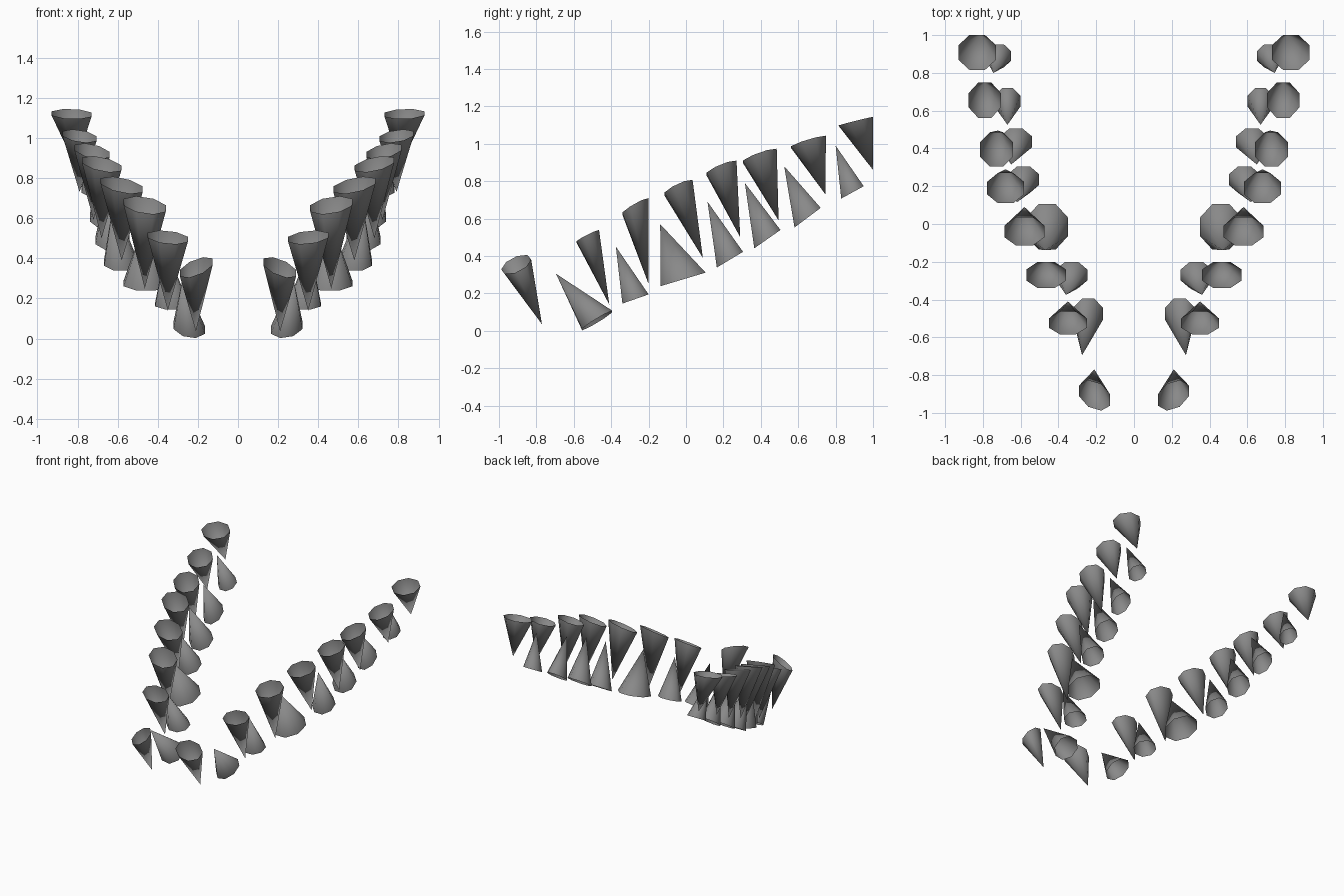
import bpy, bmesh, math

if "Cube" in bpy.data.objects:
    bpy.data.objects.remove(bpy.data.objects["Cube"])

SIDES = 8

dark = bpy.data.materials.new("dark_grey")
dark.diffuse_color = (.25, .25, .25, 1)
dark.use_nodes = True
dark.node_tree.nodes["Principled BSDF"].inputs["Base Color"].default_value = dark.diffuse_color


def tooth(name, centre, radii, slope, tip, skew=0):
    """Open cone: sloped elliptical rim plus a free tip, mirrored to both sides."""
    bm = bmesh.new()
    rim = []
    for i in range(SIDES):
        a = math.tau * (i + 0.5) / SIDES
        k = 1 / math.cos(math.pi / SIDES)
        dx, dy = radii[0] * k * math.cos(a), radii[1] * k * math.sin(a)
        rim.append(bm.verts.new((centre[0] + dx, centre[1] + dy + skew * dx,
                                 centre[2] + slope[0] * dx + slope[1] * dy)))
    apex = bm.verts.new(tip)
    for i in range(SIDES):
        bm.faces.new((rim[i], rim[(i + 1) % SIDES], apex))
    bmesh.ops.recalc_face_normals(bm, faces=bm.faces)
    # mirrored copy on the other side of the jaw
    dup = bmesh.ops.duplicate(bm, geom=bm.verts[:] + bm.edges[:] + bm.faces[:])["geom"]
    for g in dup:
        if isinstance(g, bmesh.types.BMVert):
            g.co.x *= -1
    bmesh.ops.reverse_faces(bm, faces=[g for g in dup if isinstance(g, bmesh.types.BMFace)])
    for f in bm.faces:
        f.smooth = True
    me = bpy.data.meshes.new(name)
    bm.to_mesh(me)
    bm.free()
    me.materials.append(dark)
    bpy.context.collection.objects.link(bpy.data.objects.new(name, me))


# Upper teeth, front to back: rim centre, rim radii, rim slope, tip
upper = [
    ((.208, -.908, .355), (.082, .07), (-.35, .55), (.21, -.77, .035), .3),
    ((.35, -.525, .505), (.10, .06), (.10, .5), (.35, -.41, .14)),
    ((.465, -.27, .665), (.105, .07), (.15, .55), (.465, -.20, .25)),
    ((.58, -.04, .765), (.105, .075), (.2, .45), (.58, .09, .39)),
    ((.68, .19, .87), (.098, .08), (.2, .4), (.68, .29, .50)),
    ((.728, .395, .935), (.088, .09), (.2, .35), (.72, .495, .59)),
    ((.79, .655, 1.01), (.085, .093), (.15, .3), (.79, .745, .73)),
    ((.83, .908, 1.12), (.10, .092), (.03, .25), (.81, 1.0, .86)),
]
# Lower teeth, front to back
lower = [
    ((.243, -.475, .055), (.078, .08), (.15, .6), (.275, -.695, .305)),
    ((.33, -.27, .17), (.083, .07), (0, .35), (.36, -.375, .45)),
    ((.46, -.015, .275), (.11, .12), (0, .3), (.47, -.138, .57)),
    ((.585, .235, .38), (.082, .07), (0, .6), (.62, .115, .69)),
    ((.625, .435, .49), (.085, .07), (0, .7), (.65, .315, .79)),
    ((.67, .65, .605), (.068, .07), (0, .75), (.67, .525, .88)),
    ((.715, .89, .74), (.065, .06), (0, .55), (.745, .80, .99)),
]
for label, rows in (("upper_tooth", upper), ("lower_tooth", lower)):
    for n, row in enumerate(rows, 1):
        tooth(f"{label}_pair_{n}", *row)
